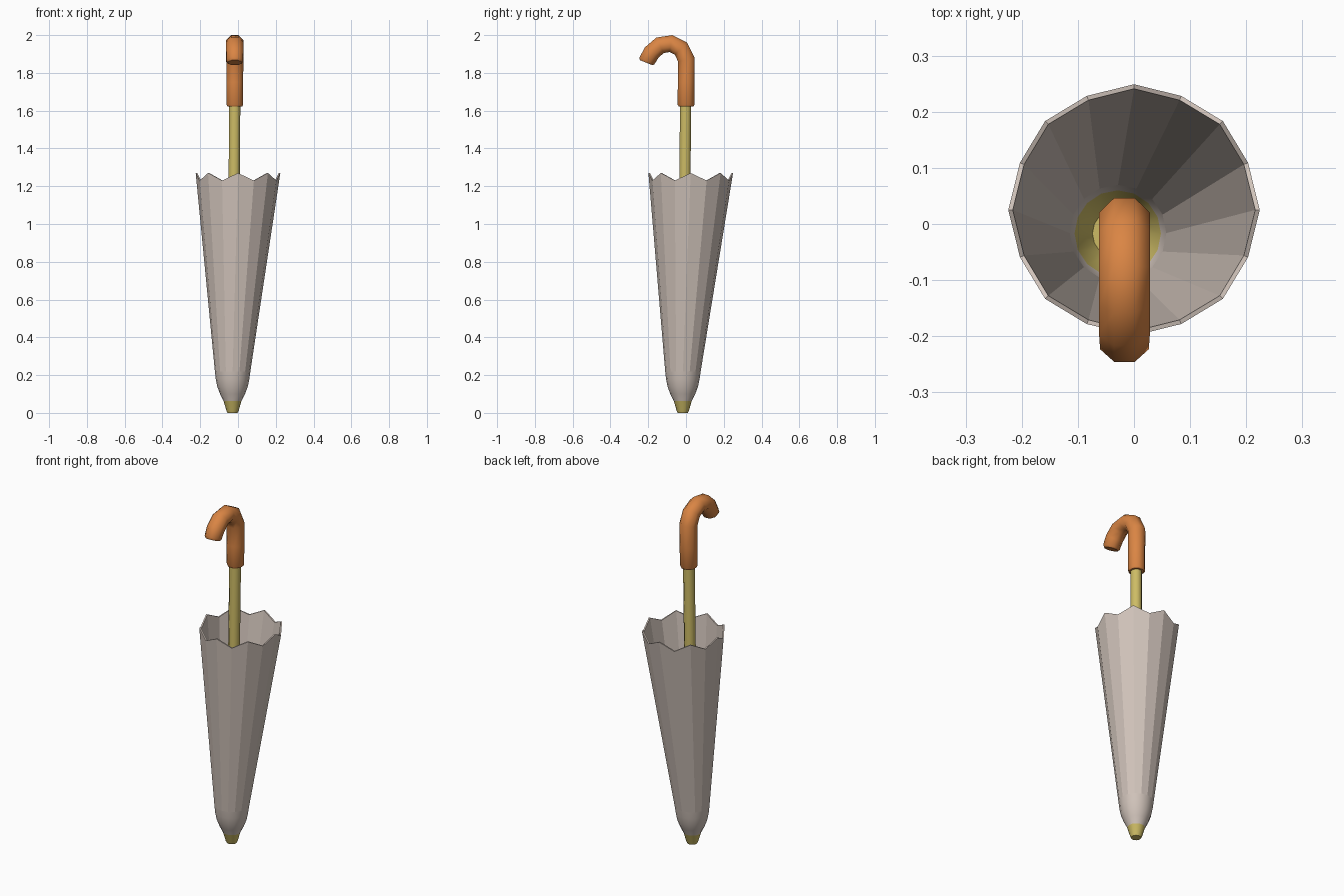
import bpy, bmesh, math
from mathutils import Vector

if "Cube" in bpy.data.objects:
    bpy.data.objects.remove(bpy.data.objects["Cube"])


def material(name, rgb):
    m = bpy.data.materials.new(name)
    m.diffuse_color = (*rgb, 1)
    m.use_nodes = True
    m.node_tree.nodes["Principled BSDF"].inputs["Base Color"].default_value = m.diffuse_color
    return m


CLOTH = material("beige grey cloth", (0.63, 0.545, 0.49))
BRASS = material("dull yellow", (0.61, 0.50, 0.13))
WOOD = material("orange wood", (0.70, 0.235, 0.058))


def make_object(name, bm, mats):
    bmesh.ops.recalc_face_normals(bm, faces=bm.faces)
    mesh = bpy.data.meshes.new(name)
    bm.to_mesh(mesh)
    bm.free()
    for m in mats:
        mesh.materials.append(m)
    ob = bpy.data.objects.new(name, mesh)
    bpy.context.collection.objects.link(ob)
    return ob


def bridge(bm, a, b):
    n = len(a)
    return [bm.faces.new((a[i], a[(i + 1) % n], b[(i + 1) % n], b[i])) for i in range(n)]


def tube(name, path, radii, mat, sides=8):
    """Sweep a polygon along a path bending in the y-z plane."""
    bm = bmesh.new()
    pts = [Vector(p) for p in path]
    rings = []
    for i, p in enumerate(pts):
        before = (p - pts[i - 1]).normalized() if i else Vector()
        after = (pts[i + 1] - p).normalized() if i < len(pts) - 1 else Vector()
        t = (before + after).normalized()
        u = Vector((1, 0, 0))
        v = t.cross(u).normalized()
        u = v.cross(t)
        ring = []
        for k in range(sides):
            a = 2 * math.pi * (k + 0.5) / sides
            ring.append(bm.verts.new(p + radii[i] * (u * math.cos(a) + v * math.sin(a))))
        rings.append(ring)
    for a, b in zip(rings, rings[1:]):
        bridge(bm, a, b)
    bm.faces.new(rings[0])
    bm.faces.new(rings[-1])
    ob = make_object(name, bm, [mat])
    for f in ob.data.polygons:
        f.use_smooth = len(f.vertices) == 4
    return ob


# Folded canopy: leaning 16-sided cup with a scalloped rim and yellow tip
def axis(z):
    t = min(1, max(0, (z - 0.2) / 1.05))
    return -0.029 + 0.029 * t, -0.017 + 0.042 * t


SIDES = 16
bm = bmesh.new()


def cup_ring(r, z, rim=False):
    cx, cy = axis(z)
    ring = []
    for k in range(SIDES):
        a = 2 * math.pi * k / SIDES
        up = (0.02 if k % 2 == 0 else -0.02) if rim else 0
        rr = r + up * 0.1
        ring.append(bm.verts.new((cx + rr * math.cos(a), cy + rr * math.sin(a), z + up)))
    return ring


outer = [(0.027, 0), (0.032, 0.01), (0.047, 0.062), (0.066, 0.10),
         (0.081, 0.14), (0.089, 0.18), (0.094, 0.22), (0.222, 1.25)]
inner = [(0.214, 1.25), (0.086, 0.22), (0.077, 0.165), (0.045, 0.10)]
rings = [cup_ring(r, z, z > 1) for r, z in outer + inner]
for i, (a, b) in enumerate(zip(rings, rings[1:])):
    for f in bridge(bm, a, b):
        f.material_index = 1 if i < 2 or i == 10 else 0
        f.smooth = i < 6 or i > 8
for ring in (rings[0], rings[-1]):
    bm.faces.new(ring).material_index = 1
make_object("canopy", bm, [CLOTH, BRASS])

# Shaft from inside the tip up into the handle
tube("shaft", [(-0.029, -0.016, 0.08), (-0.017, -0.002, 1.66)], [0.032, 0.032], BRASS)

# Hooked handle with chamfered ends
X = -0.017
hook = [(0, 1.622), (0, 1.632), (0.001, 1.75), (0.002, 1.87), (-0.026, 1.928),
        (-0.08, 1.955), (-0.138, 1.946), (-0.182, 1.907), (-0.207, 1.864), (-0.211, 1.854)]
tube("handle", [(X, y, z) for y, z in hook],
     [0.042] + [0.048] * 2 + [0.049] * 5 + [0.047, 0.039], WOOD)
